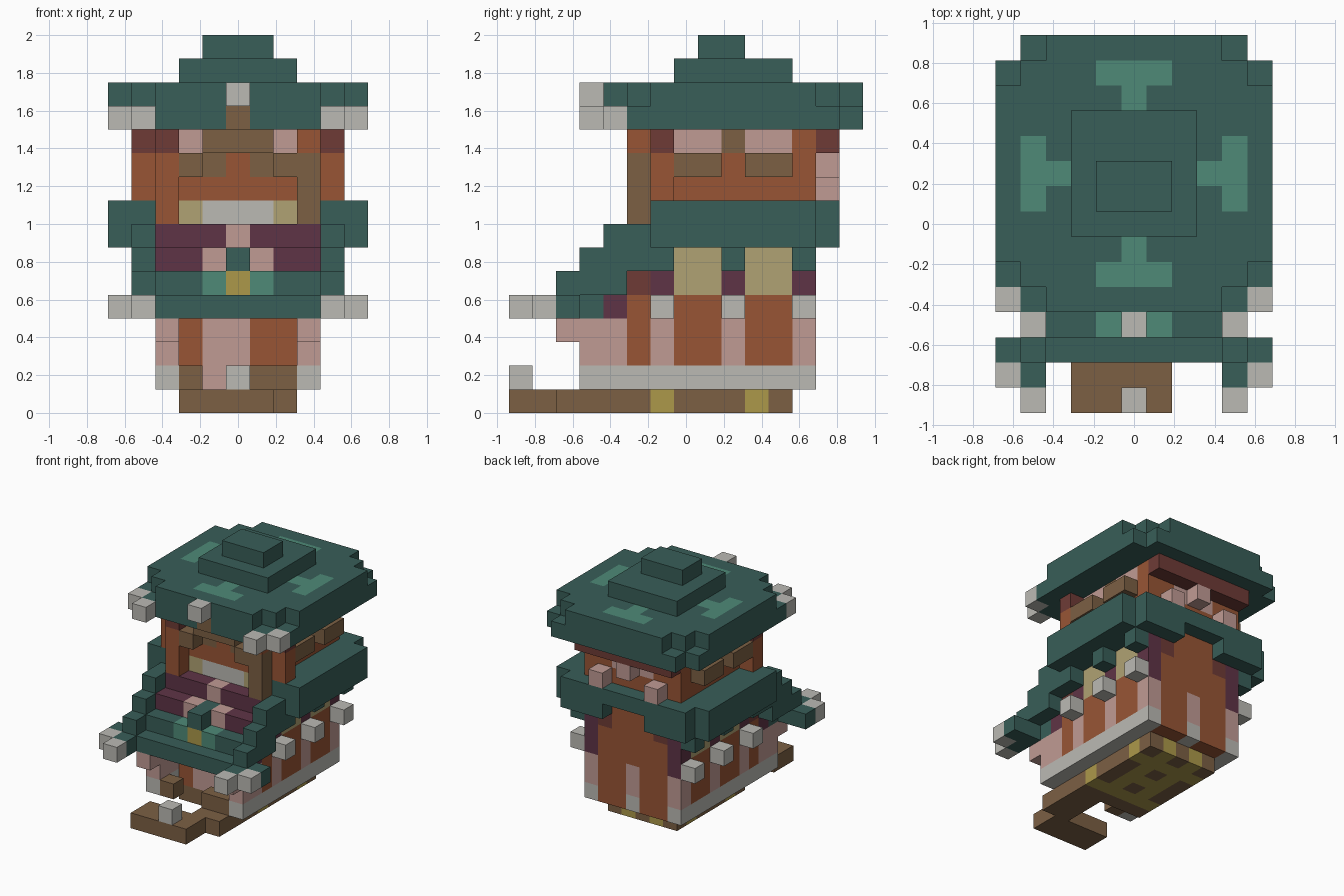
import bpy
import bmesh
from mathutils import Vector

if "Cube" in bpy.data.objects:
    bpy.data.objects.remove(bpy.data.objects["Cube"])

UNIT = 0.125
COLOURS = {
    "teal": "385E58", "light_green": "4E8A77", "stone": "BBBAB4", "orange": "985535",
    "brown": "7C6044", "pink": "C09B94", "maroon": "6E3B36", "purple": "5F3446",
    "khaki": "B0A273", "gold": "AC994A",
}
NAMES = list(COLOURS)


def linear(code):
    s = [int(code[i:i + 2], 16) / 255 for i in (0, 2, 4)]
    return [((c + 0.055) / 1.055) ** 2.4 for c in s] + [1.0]


def make_material(name):
    mat = bpy.data.materials.new(name)
    mat.use_nodes = True
    mat.diffuse_color = linear(COLOURS[name])
    bsdf = mat.node_tree.nodes["Principled BSDF"]
    bsdf.inputs["Base Color"].default_value = mat.diffuse_color
    bsdf.inputs["Roughness"].default_value = 0.9
    return mat


MATERIALS = [make_material(n) for n in NAMES]
cells = {}


def span(v):
    return range(v[0], v[1] + 1) if isinstance(v, tuple) else (v,)


def fill(part, colour, x, y, z, mirror=False):
    """Fill a block of unit cells; later blocks replace earlier ones."""
    for i in span(x):
        for j in span(y):
            for k in span(z):
                for side in ((1, -1) if mirror else (1,)):
                    cells[side * i, j, k] = (part, colour)


def pair(part, colour, x, y, z):
    fill(part, colour, x, y, z, mirror=True)


# Base and crooked front path
fill("base", "brown", (-2, 2), (-2, 4), 0)
fill("base", "gold", (-1, 1), (-1, 3), 0)
for j in (0, 2):
    fill("base", "brown", 0, j, 0)
for j in (-1, 3):
    pair("base", "gold", 2, j, 0)
pair("base", "gold", 1, 4, 0)
fill("path", "brown", (1, 2), (-5, -3), 0)
fill("path", "brown", (-2, 1), (-7, -6), 0)
fill("path_lamp", "stone", 0, -7, 1)

# Lower storey
fill("lower_walls", "orange", (-3, 3), (-2, 5), (1, 6))
fill("lower_walls", "stone", (-3, 3), (-1, 4), 1)
pair("lower_walls", "stone", 3, (-4, 5), 1)
pair("lower_walls", "pink", 3, (-4, -3), (2, 3))
pair("lower_walls", "pink", 3, -5, 3)
fill("lower_walls", "pink", (-1, 0), -2, (1, 3))
pair("lower_walls", "purple", 3, -3, 4)
pair("lower_walls", "maroon", 3, -2, (5, 6))
for j in (-1, 2, 5):
    pair("lower_walls", "pink", 3, j, (2, 3))
    pair("lower_walls", "purple", 3, j, (4, 6))
    pair("side_lamps", "stone", 4, j, 4)
    pair("awning_brackets", "teal", 4, j, 6)
for j in (0, 3):
    pair("lower_windows", "khaki", 3, (j, j + 1), (5, 6))
fill("front_steps", "brown", (1, 2), -4, 1)
fill("front_steps", "brown", -2, -4, 1)

# Back door and arch
fill("back_door", "pink", 0, 5, (2, 3))
fill("back_door", "stone", 0, 5, 1)
pair("back_arch", "maroon", 2, 5, 6)

# Awning around the middle
fill("awning", "teal", (-4, 4), (-1, 6), (7, 8))
pair("awning", "teal", 5, (-1, 5), (7, 8))
for i in (-1, 0, 1):
    cells.pop((i, 6, 7))
    fill("back_arch", "orange", i, 5, 7)

# Stepped front porch roof
fill("porch_roof", "purple", (-3, 3), -2, 7)
fill("porch_roof", "purple", (-3, 3), -3, (5, 6))
fill("porch_roof", "teal", (-3, 3), -4, (4, 5))
fill("porch_roof", "teal", (-5, 5), -5, 4)
for step, z in enumerate((7, 6, 5, 4)):
    pair("porch_rails", "teal", 4, (-3 - step, -2 - step), z)
pair("porch_rails", "teal", 4, (-3, -2), 6)
pair("porch_rails", "teal", 4, -3, 5)
pair("porch_lamps", "stone", 5, -6, 4)
pair("porch_lamps", "stone", 4, -7, 4)

# Porch ornament
fill("porch_ornament", "pink", 0, -2, 7)
pair("porch_ornament", "pink", 1, -3, 6)
fill("porch_ornament", "teal", 0, (-4, -3), 6)
pair("porch_ornament", "light_green", 1, -4, 5)
fill("porch_ornament", "gold", 0, -4, 5)

# Upper storey
fill("upper_walls", "orange", (-3, 3), (-1, 5), (9, 11))
pair("corner_posts", "orange", 4, -1, (9, 10))
pair("corner_posts", "maroon", 4, -1, 11)
fill("front_posts", "brown", 3, -2, (8, 10))
fill("front_posts", "orange", 3, -2, 11)
fill("front_posts", "orange", -3, -2, (8, 10))
fill("front_posts", "maroon", -3, -2, 11)
for j in (0, 3):
    pair("upper_windows", "pink", 3, (j, j + 1), 11)
    pair("window_boxes", "brown", 4, (j, j + 1), 10)
pair("upper_walls", "brown", 3, 2, 11)

# Upper front
pair("upper_windows", "pink", 2, -1, 11)
pair("window_boxes", "brown", 2, -2, 10)
pair("upper_walls", "brown", 1, -1, 10)
fill("front_beam", "brown", (-1, 1), -2, 11)
pair("banner", "khaki", 2, -1, 8)
fill("banner", "stone", (-1, 1), -1, 8)

# Upper back
fill("back_beam", "maroon", (-3, 3), 6, 11)
pair("upper_windows", "pink", 1, 5, 10)
pair("back_lanterns", "pink", 2, 6, 9)
fill("back_lanterns", "pink", 0, 6, 10)

# Main roof with upturned corners
fill("roof", "teal", (-4, 4), (-3, 7), 12)
pair("roof", "teal", 5, (-2, 6), 12)
fill("roof", "teal", (-3, 3), (-3, 7), 13)
pair("roof", "teal", 4, (-2, 6), 13)
pair("roof", "teal", 5, (-1, 5), 13)
fill("roof_cap", "teal", (-2, 2), (0, 4), 14)
fill("roof_cap", "teal", (-1, 1), (1, 2), 15)
pair("roof_lamps", "stone", 5, -3, 12)
pair("roof_lamps", "stone", 4, -4, 12)
fill("roof_lamps", "stone", 0, -4, 13)
fill("lamp_bracket", "brown", 0, -3, 12)

# T-shaped roof patches
for bar, stem in ((6, 5), (-2, -1)):
    fill("roof", "light_green", (-1, 1), bar, 13)
    fill("roof", "light_green", 0, stem, 13)
pair("roof", "light_green", 4, (1, 3), 13)
pair("roof", "light_green", 3, 2, 13)


def build(part):
    """Make one object from the exposed faces of a part's cells."""
    bm = bmesh.new()
    for cell, (owner, colour) in cells.items():
        if owner != part:
            continue
        centre = Vector(cell) + Vector((0, 0, 0.5))
        for axis in range(3):
            for sign in (1, -1):
                n = Vector((0, 0, 0))
                n[axis] = sign
                if tuple(int(a + b) for a, b in zip(cell, n)) in cells:
                    continue
                u = Vector((0, 0, 0))
                u[(axis + 1) % 3] = 1
                v = n.cross(u)
                corners = (-u - v, u - v, u + v, v - u)
                face = bm.faces.new([bm.verts.new((centre + (n + c) / 2) * UNIT) for c in corners])
                face.material_index = NAMES.index(colour)
    bmesh.ops.remove_doubles(bm, verts=bm.verts[:], dist=UNIT / 100)
    mesh = bpy.data.meshes.new(part)
    for mat in MATERIALS:
        mesh.materials.append(mat)
    bm.to_mesh(mesh)
    bm.free()
    bpy.context.collection.objects.link(bpy.data.objects.new(part, mesh))


for part in sorted({owner for owner, _ in cells.values()}):
    build(part)
